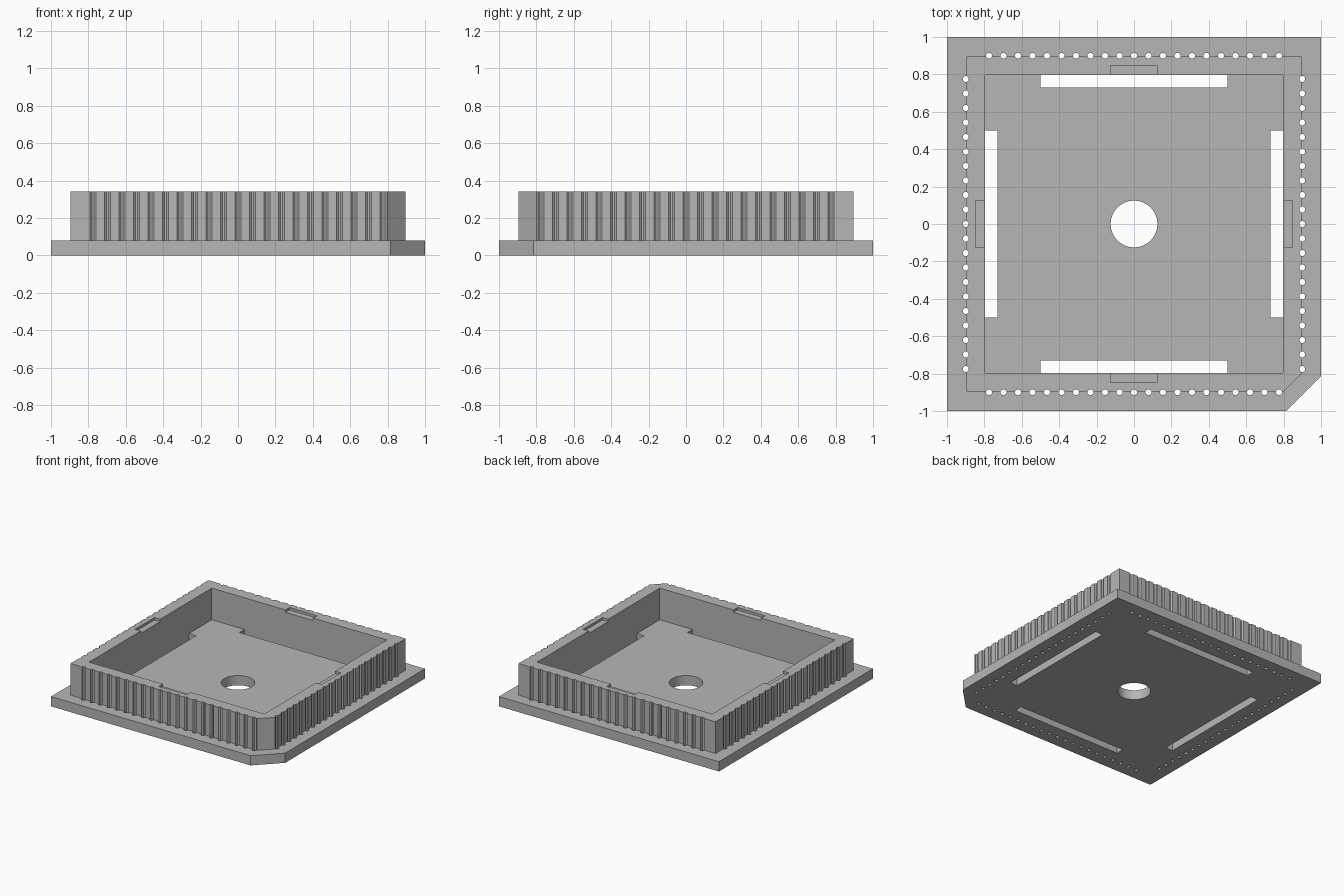
import bpy, bmesh, math

cube = bpy.data.objects.get("Cube")
if cube:
    bpy.data.objects.remove(cube, do_unlink=True)

GREY = 0.47
mat = bpy.data.materials.new("light grey plastic")
mat.use_nodes = True
mat.diffuse_color = (GREY, GREY, GREY, 1)
mat.node_tree.nodes["Principled BSDF"].inputs["Base Color"].default_value = (GREY, GREY, GREY, 1)

BASE_TOP, WALL_TOP = 0.08, 0.34
WALL, INNER = 0.896, 0.796
PINS, PITCH = 21, 0.0775


def prism(bm, points, z0, z1):
    """Extrude a counter-clockwise outline from z0 to z1."""
    low = [bm.verts.new((x, y, z0)) for x, y in points]
    high = [bm.verts.new((x, y, z1)) for x, y in points]
    bm.faces.new(low[::-1])
    bm.faces.new(high)
    n = len(points)
    for i in range(n):
        j = (i + 1) % n
        bm.faces.new((low[i], low[j], high[j], high[i]))


def rect(x0, x1, y0, y1):
    return [(x0, y0), (x1, y0), (x1, y1), (x0, y1)]


def ring(cx, cy, r, n):
    return [(cx + r * math.cos((i + 0.5) * math.tau / n),
             cy + r * math.sin((i + 0.5) * math.tau / n)) for i in range(n)]


def clipped_square(h, c):
    """Square outline with its front left corner cut off."""
    return [(-h, -h), (h - c, -h), (h, -h + c), (h, h), (-h, h)]


def on_four_sides(points):
    """Repeat an outline at quarter turns."""
    for _ in range(4):
        yield points
        points = [(-y, x) for x, y in points]


def make(name, prisms):
    bm = bmesh.new()
    for points, z0, z1 in prisms:
        prism(bm, points, z0, z1)
    mesh = bpy.data.meshes.new(name)
    bm.to_mesh(mesh)
    bm.free()
    mesh.materials.append(mat)
    obj = bpy.data.objects.new(name, mesh)
    bpy.context.collection.objects.link(obj)
    return obj


def cut(obj, cutter):
    bpy.ops.object.select_all(action='DESELECT')
    bpy.context.view_layer.objects.active = obj
    obj.select_set(True)
    mod = obj.modifiers.new("cut", 'BOOLEAN')
    mod.operation, mod.solver, mod.object = 'DIFFERENCE', 'EXACT', cutter
    bpy.ops.object.modifier_apply(modifier=mod.name)


# Main solids
base = make("base_plate", [(clipped_square(1.0, 0.185), 0, BASE_TOP)])
wall = make("grooved_wall", [(clipped_square(WALL, 0.096), BASE_TOP, WALL_TOP)])

# Contact holes that also groove the outside of the wall
pins = []
for i in range(PINS):
    x = (i - (PINS - 1) / 2) * PITCH
    pins += [(p, -0.1, 0.5) for p in on_four_sides(ring(x, -0.899, 0.0165, 8))]
pin_cutter = make("contact_hole_cutter", pins)

# Square cavity, and shallow notches in the rim
cavity_cutter = make("cavity_cutter", [(rect(-INNER, INNER, -INNER, INNER), 0, 0.5)])
notch_cutter = make("rim_notch_cutter", [
    (p, WALL_TOP - 0.02, 0.5)
    for p in on_four_sides(rect(-0.125, 0.125, -0.848, -INNER + 0.01))])

# Floor slots and round centre hole
slots = [(p, -0.1, 0.2) for p in on_four_sides(rect(-0.5, 0.5, -INNER, -0.73))]
floor_cutter = make("floor_cutter", slots + [(ring(0, 0, 0.125, 64), -0.1, 0.2)])

for cutter in (cavity_cutter, notch_cutter, pin_cutter):
    cut(wall, cutter)
for cutter in (floor_cutter, pin_cutter):
    cut(base, cutter)

for cutter in (cavity_cutter, notch_cutter, pin_cutter, floor_cutter):
    bpy.data.objects.remove(cutter, do_unlink=True)

# Smooth the round hole, keep every other edge sharp
for obj in (base, wall):
    bpy.ops.object.select_all(action='DESELECT')
    obj.select_set(True)
    bpy.context.view_layer.objects.active = obj
    bpy.ops.object.shade_smooth_by_angle(angle=math.radians(30))
